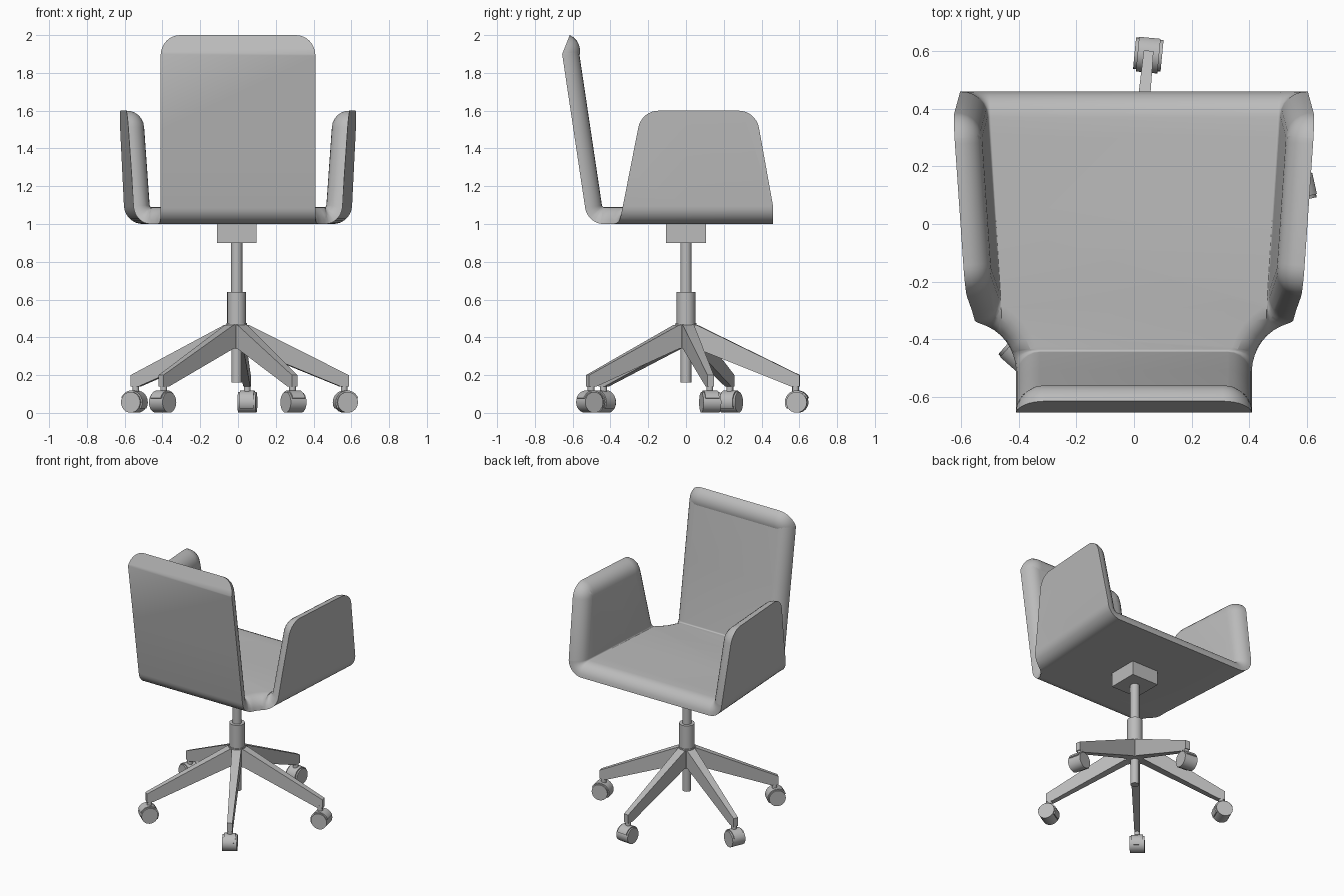
import bpy, bmesh, math
from math import sin, cos, radians, pi
from mathutils import Vector, Matrix

cube = bpy.data.objects.get("Cube")
if cube:
    bpy.data.objects.remove(cube)

grey = bpy.data.materials.new("mid_grey")
grey.use_nodes = True
colour = (0.5, 0.5, 0.5, 1)
grey.diffuse_color = colour
grey.node_tree.nodes["Principled BSDF"].inputs["Base Color"].default_value = colour


def finish(name, bm, angle=35):
    bmesh.ops.recalc_face_normals(bm, faces=bm.faces)
    mesh = bpy.data.meshes.new(name)
    bm.to_mesh(mesh)
    bm.free()
    mesh.materials.append(grey)
    obj = bpy.data.objects.new(name, mesh)
    bpy.context.collection.objects.link(obj)
    bpy.ops.object.select_all(action='DESELECT')
    obj.select_set(True)
    bpy.context.view_layer.objects.active = obj
    bpy.ops.object.shade_smooth_by_angle(angle=radians(angle))
    return obj


def add_cylinder(bm, radius, depth, matrix, sides=24):
    bmesh.ops.create_cone(bm, cap_ends=True, segments=sides, radius1=radius,
                          radius2=radius, depth=depth, matrix=matrix)


# Shell: a flat padded cross shape whose back and arm flaps are folded upward
THICK, BEND = 0.09, 0.1
ARM_START, ARM_ANGLE = 0.5, radians(86.5)
BACK_START, BACK_ANGLE = 0.435, radians(81.5)


def fold(d, start, angle):
    """Distance along the sheet to (across, up), after a rounded fold."""
    a = min(max((d - start) / BEND, 0), angle)
    rest = max(d - start - BEND * angle, 0)
    return (min(d, start) + BEND * sin(a) + rest * cos(angle),
            BEND * (1 - cos(a)) + rest * sin(angle))


def sheet(u, v):
    x, up_arm = fold(abs(u), ARM_START, ARM_ANGLE)
    y, up_back = fold(-v, BACK_START, BACK_ANGLE)
    y = -y + 0.55 * max(0, up_back - 0.9)       # top edge of the back tips forward
    x *= 1 + 0.11 * (max(y, -0.3) - 0.4)        # arms splay toward the open side
    return Vector((math.copysign(x, u), y, 1 + up_arm + up_back))


def place(p):
    u, v, h = p
    e = 0.001
    du = sheet(u + e, v) - sheet(u - e, v)
    dv = sheet(u, v + e) - sheet(u, v - e)
    return sheet(u, v) + du.cross(dv).normalized() * h


def fillet(corners, steps=8):
    """Round each (x, y, radius) corner that has a radius."""
    out = []
    for i, (x, y, r) in enumerate(corners):
        p = Vector((x, y, 0))
        if not r:
            out.append(p)
            continue
        a = (Vector((*corners[i - 1][:2], 0)) - p).normalized()
        b = (Vector((*corners[(i + 1) % len(corners)][:2], 0)) - p).normalized()
        half = a.angle(b) / 2
        c = p + (a + b).normalized() * r / sin(half)
        t = r / math.tan(half)
        start, end = (p + a * t - c).normalized(), (p + b * t - c).normalized()
        out += [c + start.slerp(end, k / steps) * r for k in range(steps + 1)]
    return out


def inset(loop, d):
    out = []
    for i, p in enumerate(loop):
        e1 = (p - loop[i - 1]).normalized()
        e2 = (loop[(i + 1) % len(loop)] - p).normalized()
        n1, n2 = Vector((-e1.y, e1.x, 0)), Vector((-e2.y, e2.x, 0))
        out.append(p + (n1 + n2) / (1 + n1.dot(n2)) * d)
    return out


half = [(0.444, -1.502, 0.11), (0.444, -0.375, 0.17), (1.158, -0.235, 0.11),
        (1.158, 0.37, 0.11), (0.657, 0.46, 0)]
outline = fillet(half + [(-x, y, r) for x, y, r in reversed(half)])

bm = bmesh.new()
rings = []
for i in range(7):
    a = pi / 2 * i / 6
    ring = inset(outline, THICK * (1 - cos(a)))
    rings.append([bm.verts.new((p.x, p.y, THICK * sin(a))) for p in ring])
bm.faces.new(list(reversed(rings[0])))
bm.faces.new(rings[-1])
count = len(outline)
for low, high in zip(rings, rings[1:]):
    for i in range(count):
        j = (i + 1) % count
        bm.faces.new((low[i], low[j], high[j], high[i]))

# Cut the sheet along the fold lines so that it can bend
cuts_u = [s * (ARM_START + BEND * ARM_ANGLE * i / 8) for s in (-1, 1) for i in range(9)]
cuts_v = [-BACK_START - BEND * BACK_ANGLE * i / 8 for i in range(9)]
cuts_v += [-1.4, -1.0, -0.3, 0.0, 0.3]
for axis, cuts in ((Vector((1, 0, 0)), cuts_u), (Vector((0, 1, 0)), cuts_v)):
    for c in cuts:
        geom = bm.verts[:] + bm.edges[:] + bm.faces[:]
        bmesh.ops.bisect_plane(bm, geom=geom, dist=1e-5, plane_co=axis * c, plane_no=axis)
for vert in bm.verts:
    vert.co = place(vert.co)
finish("seat_shell", bm, 40)

# Mounting block and column
CX = -0.007
bm = bmesh.new()
bmesh.ops.create_cube(bm, size=1, matrix=Matrix.Translation((CX, 0, 0.953))
                      @ Matrix.Diagonal((0.21, 0.21, 0.106, 1)))
finish("mounting_block", bm)
for name, r, low, high in (("gas_lift", 0.03, 0.62, 0.91), ("column_sleeve", 0.05, 0.47, 0.64),
                           ("base_hub", 0.055, 0.34, 0.475), ("lower_tube", 0.028, 0.16, 0.4)):
    bm = bmesh.new()
    add_cylinder(bm, r, high - low, Matrix.Translation((CX, 0, (low + high) / 2)))
    finish(name, bm)

# Five legs with casters
leg_profile = [(0, 0.34), (0.06, 0.34), (0.56, 0.14), (0.605, 0.14),
               (0.605, 0.2), (0.06, 0.465), (0, 0.475)]
for n in range(5):
    turn = Matrix.Translation((CX, 0, 0)) @ Matrix.Rotation(radians(12.5 + 72 * n), 4, 'Z')

    bm = bmesh.new()
    sides = []
    for s in (-1, 1):
        sides.append([bm.verts.new((r, s * (0.032 - 0.025 * r), z)) for r, z in leg_profile])
        bm.faces.new(sides[-1])
    for i in range(len(leg_profile)):
        bm.faces.new((sides[0][i - 1], sides[0][i], sides[1][i], sides[1][i - 1]))
    finish(f"leg_{n + 1}", bm).matrix_world = turn

    bm = bmesh.new()
    add_cylinder(bm, 0.018, 0.06, Matrix.Translation((0.583, 0, 0.125)), 12)
    add_cylinder(bm, 0.055, 0.096, Matrix.Translation((0.592, 0, 0.056))
                 @ Matrix.Rotation(pi / 2, 4, 'X'))
    finish(f"caster_wheel_{n + 1}", bm).matrix_world = turn

    # Hood: half cylinder over the wheel
    bm = bmesh.new()
    add_cylinder(bm, 0.063, 0.075, Matrix.Translation((0.592, 0, 0.056))
                 @ Matrix.Rotation(pi / 2, 4, 'X'))
    bmesh.ops.bisect_plane(bm, geom=bm.verts[:] + bm.edges[:] + bm.faces[:],
                           plane_co=(0.592, 0, 0.05), plane_no=(0.5, 0, -1),
                           clear_outer=True)
    bmesh.ops.holes_fill(bm, edges=bm.edges)
    finish(f"caster_hood_{n + 1}", bm).matrix_world = turn
